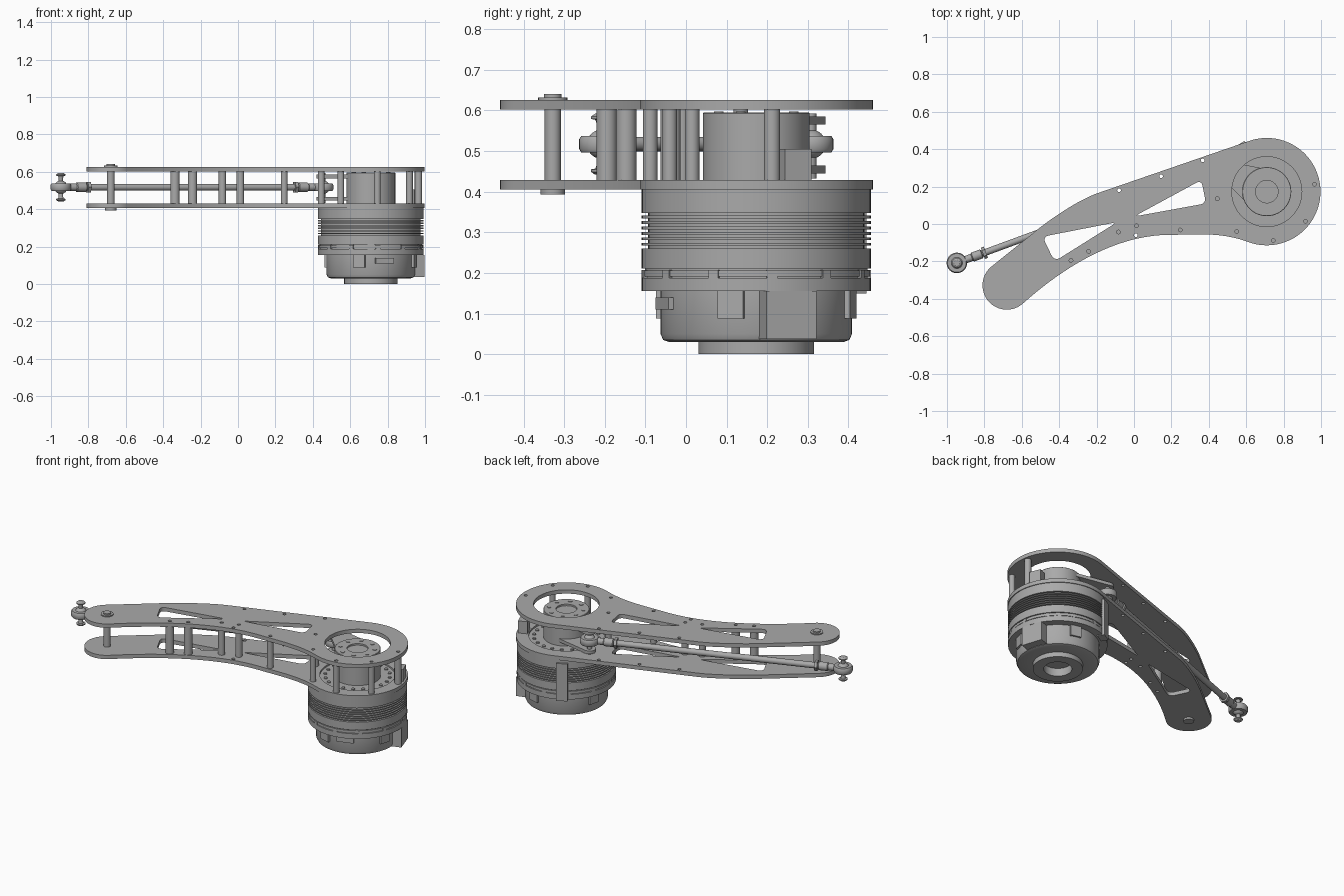
import bpy, bmesh, math
from math import cos, sin, radians, pi
from mathutils import Vector, Matrix
from mathutils.geometry import interpolate_bezier

if "Cube" in bpy.data.objects:
    bpy.data.objects.remove(bpy.data.objects["Cube"])

GREY = (0.4, 0.4, 0.4, 1)
metal = bpy.data.materials.new("grey_metal")
metal.use_nodes = True
metal.diffuse_color = GREY
metal.node_tree.nodes["Principled BSDF"].inputs["Base Color"].default_value = GREY

HUB = Vector((0.71, 0.173, 0))
TIP = Vector((-0.68, -0.328, 0))
ROD_Z = 0.517
ROD_A = Vector((-0.947, -0.208, ROD_Z))
ROD_B = Vector((0.455, 0.308, ROD_Z))


def add(name, mesh):
    obj = bpy.data.objects.new(name, mesh)
    bpy.context.collection.objects.link(obj)
    mesh.materials.clear()
    mesh.materials.append(metal)
    bpy.ops.object.select_all(action='DESELECT')
    obj.select_set(True)
    bpy.context.view_layer.objects.active = obj
    bpy.ops.object.shade_smooth_by_angle(angle=radians(35))
    return obj


def from_bm(name, bm):
    bmesh.ops.recalc_face_normals(bm, faces=bm.faces)
    mesh = bpy.data.meshes.new(name)
    bm.to_mesh(mesh)
    bm.free()
    return add(name, mesh)


def lathe(name, profile, origin, axis=Vector((0, 0, 1)), steps=64):
    """Turn a (radius, height) profile around an axis through origin."""
    bm = bmesh.new()
    vs = [bm.verts.new((r, 0, z)) for r, z in profile]
    es = [bm.edges.new(p) for p in zip(vs, vs[1:])]
    bmesh.ops.spin(bm, geom=vs + es, axis=(0, 0, 1), cent=(0, 0, 0),
                   angle=2 * pi, steps=steps, use_duplicate=False)
    bmesh.ops.remove_doubles(bm, verts=bm.verts, dist=1e-5)
    rot = axis.to_track_quat('Z', 'Y').to_matrix().to_4x4()
    bm.transform(Matrix.Translation(origin) @ rot)
    return from_bm(name, bm)


def rod(name, x, y, z0, z1, r, steps=24):
    return lathe(name, [(0, z0), (r, z0), (r, z1), (0, z1)], Vector((x, y, 0)), steps=steps)


def radial_box(name, angle, r0, r1, width, z0, z1):
    """Box standing against the motor at an angle in degrees."""
    bm = bmesh.new()
    bmesh.ops.create_cube(bm, size=1)
    bm.transform(Matrix.Translation(HUB) @ Matrix.Rotation(radians(angle), 4, 'Z')
                 @ Matrix.Translation(((r0 + r1) / 2, 0, (z0 + z1) / 2))
                 @ Matrix.Diagonal((r1 - r0, width, z1 - z0, 1)))
    return from_bm(name, bm)


def arc(c, r, a0, a1, n):
    return [(c[0] + r * cos(radians(a0 + (a1 - a0) * i / n)),
             c[1] + r * sin(radians(a0 + (a1 - a0) * i / n))) for i in range(n + 1)]


def bez(a, b, c, d, n=20):
    return [tuple(p) for p in interpolate_bezier(Vector(a), Vector(b), Vector(c), Vector(d), n)]


def rounded(points, r):
    """Polygon with rounded corners."""
    out = []
    for i, p in enumerate(points):
        p, a, b = Vector(p), Vector(points[i - 1]), Vector(points[(i + 1) % len(points)])
        s, e = p + (a - p).normalized() * r, p + (b - p).normalized() * r
        out += bez(s, s.lerp(p, 0.6), e.lerp(p, 0.6), e, 6)
    return out


def plate(name, loops, z0, z1):
    """Flat sheet: first loop is the outline, the others are holes."""
    cu = bpy.data.curves.new(name, 'CURVE')
    cu.dimensions, cu.fill_mode, cu.extrude = '2D', 'BOTH', (z1 - z0) / 2
    for loop in loops:
        sp = cu.splines.new('POLY')
        sp.points.add(len(loop) - 1)
        sp.use_cyclic_u = True
        for pt, (x, y) in zip(sp.points, loop):
            pt.co = (x, y, 0, 1)
    tmp = bpy.data.objects.new(name + "_curve", cu)
    mesh = bpy.data.meshes.new_from_object(tmp)
    bpy.data.objects.remove(tmp)
    mesh.transform(Matrix.Translation((0, 0, (z0 + z1) / 2)))
    bm = bmesh.new()
    bm.from_mesh(mesh)
    bmesh.ops.remove_doubles(bm, verts=bm.verts, dist=1e-5)
    return from_bm(name, bm)


# Leg side plates
big = arc(HUB, 0.287, -110, 109, 60)
small = arc(TIP, 0.13, 129, 315, 30)
upper = bez((-0.2, 0.163), (-0.31, 0.122), (-0.46, 0.018), (-0.54, -0.049))
lower = (bez(small[-1], (-0.38, -0.235), (-0.1, -0.058), (0.19, -0.058))[1:]
         + bez((0.19, -0.058), (0.33, -0.058), (0.46, -0.04), big[0])[1:-1])
outline = big + upper + small + lower
windows = [rounded([(0.0, 0.04), (0.36, 0.235), (0.385, 0.11)], 0.03),
           rounded([(-0.49, -0.068), (-0.09, 0.01), (-0.425, -0.2)], 0.035)]
posts = [(-0.337, -0.195, 0.025), (-0.243, -0.147, 0.025), (-0.083, -0.043, 0.02),
         (0.013, -0.01, 0.02), (0.247, -0.032, 0.018), (0.55, -0.04, 0.018),
         (0.745, -0.088, 0.018), (0.917, 0.015, 0.018), (0.965, 0.212, 0.02),
         (0.445, 0.135, 0.018)]
spare = [(0.01, -0.06), (0.367, 0.34), (0.145, 0.255), (-0.08, 0.18)]
screw_holes = [arc(p, 0.01, 0, 330, 11) for p in [q[:2] for q in posts] + spare]
for name, z0, ring in (("lower_leg_plate", 0.405, 0.215), ("upper_leg_plate", 0.602, 0.187)):
    plate(name, [outline, arc(HUB, ring, 0, 354, 59)] + windows + screw_holes, z0, z0 + 0.024)

# Spacer posts between the plates
for i, (x, y, r) in enumerate(posts):
    rod(f"spacer_post_{i}", x, y, 0.429, 0.602, r)
rod("ankle_pin", TIP.x, TIP.y, 0.393, 0.64, 0.02)
for name, z0, z1, r in (("ankle_pin_cap", 0.626, 0.632, 0.036), ("ankle_pin_head", 0.632, 0.64, 0.022),
                        ("ankle_pin_foot", 0.393, 0.405, 0.03)):
    rod(name, TIP.x, TIP.y, z0, z1, r)

# Motor body with cooling fins
R = 0.282
profile = [(0.08, 0.05), (0.08, 0), (0.142, 0), (0.142, 0.03), (0.215, 0.03), (0.229, 0.035),
           (0.236, 0.05), (0.236, 0.155), (R, 0.155), (R, 0.187), (0.274, 0.187), (0.274, 0.191),
           (0.28, 0.191), (0.28, 0.206), (0.274, 0.206), (0.274, 0.211), (R, 0.211), (R, 0.26)]
for i in range(7):
    z = 0.26 + i * 0.0135
    profile += [(0.266, z), (0.266, z + 0.007), (R, z + 0.007), (R, z + 0.0135)]
profile += [(R, 0.405), (0.214, 0.405), (0.214, 0.42), (0.13, 0.42), (0, 0.42)]
lathe("motor_body", [(0, 0.05)] + profile, HUB, steps=96)
for i in range(12):
    radial_box(f"ring_tab_{i}", i * 30 + 8, 0.26, 0.283, 0.025, 0.187, 0.207)
for i in range(4):
    radial_box(f"casing_clip_{i}", i * 90 - 15, 0.2, 0.247, 0.065, 0.088, 0.156)
radial_box("side_connector", 18, 0.18, 0.28, 0.13, 0.037, 0.156)
radial_box("cable_channel", 120, 0.25, 0.294, 0.065, 0.15, 0.385)
radial_box("cable_guide", 22, 0.22, 0.275, 0.07, 0.42, 0.505)
radial_box("power_socket", -72, 0.2, 0.244, 0.1, 0.11, 0.14)

# Output hub and bolt circles
lathe("output_hub", [(0, 0.54), (0.06, 0.54), (0.06, 0.595), (0.129, 0.595), (0.131, 0.593),
                     (0.131, 0.415)], HUB)
for label, n, r, z0, z1, size in (("hub_bolt", 8, 0.1, 0.59, 0.598, 0.012),
                                  ("flange_bolt", 20, 0.185, 0.415, 0.427, 0.01),
                                  ("base_bolt", 8, 0.112, 0.0, 0.003, 0.009)):
    for i in range(n):
        a = 2 * pi * (i + 0.5) / n
        rod(f"{label}_{i}", HUB.x + r * cos(a), HUB.y + r * sin(a), z0, z1, size, 12)

# Crank lugs from the hub to the push rod
toward = math.degrees(math.atan2(ROD_B.y - HUB.y, ROD_B.x - HUB.x))
lug = arc(ROD_B, 0.036, toward - 85, toward + 85, 12) + arc(HUB, 0.12, toward + 85, toward + 275, 24)
for name, z0 in (("lower_crank_lug", 0.445), ("upper_crank_lug", 0.565)):
    plate(name, [lug], z0, z0 + 0.02)
rod("crank_pin", ROD_B.x, ROD_B.y, 0.432, 0.592, 0.013)

# Push rod with an eye joint at both ends
axis = (ROD_B - ROD_A).normalized()
length = (ROD_B - ROD_A).length
lathe("push_rod", [(0, 0.1), (0.018, 0.1), (0.018, length - 0.1), (0, length - 0.1)], ROD_A, axis, 24)
shank = [(0, 0.04), (0.02, 0.04), (0.02, 0.085), (0.025, 0.09), (0.025, 0.14), (0.018, 0.145)]
nut = [(0.018, 0.148), (0.032, 0.148), (0.032, 0.165), (0.018, 0.165)]
eye = [(0.03, -0.02), (0.05, -0.02), (0.055, -0.012), (0.055, 0.012), (0.05, 0.02),
       (0.03, 0.02), (0.03, -0.02)]
ball = [(0.036 * cos(radians(a)), 0.036 * sin(radians(a))) for a in range(-90, 91, 15)]
for side, end, d in (("foot", ROD_A, axis), ("crank", ROD_B, -axis)):
    lathe(side + "_joint_shank", shank, end, d, 24)
    lathe(side + "_lock_nut", nut, end, d, 6)
    lathe(side + "_joint_eye", eye, end, steps=32)
    lathe(side + "_joint_ball", ball, end, steps=24)
half = [(0.012, 0), (0.012, 0.05), (0.015, 0.06), (0.026, 0.062), (0.026, 0.068), (0.016, 0.075), (0, 0.075)]
lathe("foot_stud", [(r, -z) for r, z in reversed(half)] + half[1:], ROD_A, steps=24)
